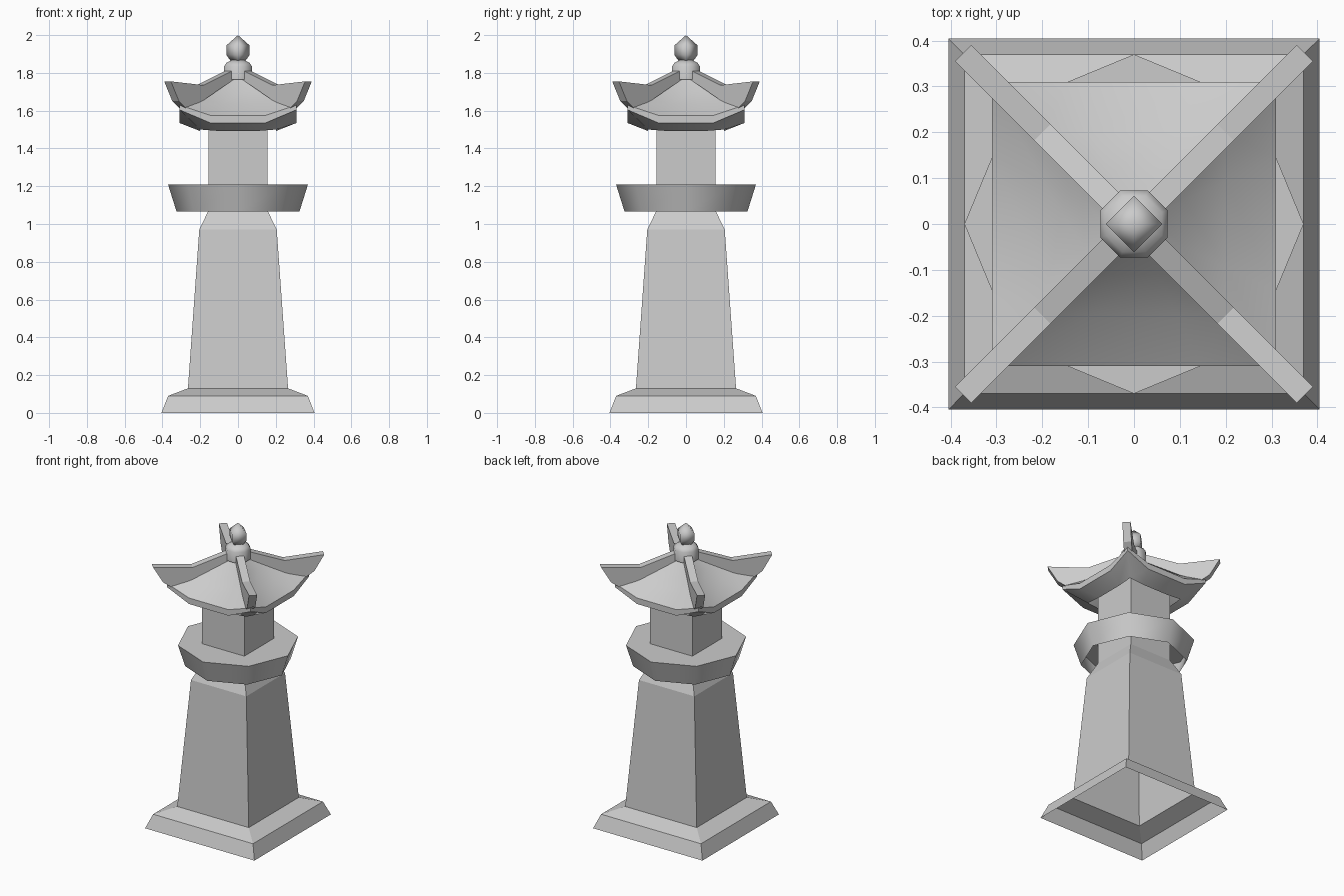
import bpy, bmesh, math
from mathutils import Matrix

default = bpy.data.objects.get("Cube")
if default:
    bpy.data.objects.remove(default)

stone = bpy.data.materials.new("grey_stone")
stone.use_nodes = True
GREY = (0.6, 0.6, 0.6, 1)
stone.diffuse_color = GREY
stone.node_tree.nodes["Principled BSDF"].inputs["Base Color"].default_value = GREY


def finish(name, bm, smooth=None):
    mesh = bpy.data.meshes.new(name)
    bm.to_mesh(mesh)
    bm.free()
    mesh.materials.append(stone)
    obj = bpy.data.objects.new(name, mesh)
    bpy.context.collection.objects.link(obj)
    if smooth:
        bpy.ops.object.select_all(action='DESELECT')
        obj.select_set(True)
        bpy.context.view_layer.objects.active = obj
        bpy.ops.object.shade_smooth_by_angle(angle=math.radians(smooth))
    return obj


def loft(name, rings, cap_bottom=False, cap_top=False, smooth=None):
    """Skin a stack of counter-clockwise rings, lowest first."""
    bm = bmesh.new()
    loops = [[bm.verts.new(p) for p in ring] for ring in rings]
    n = len(loops[0])
    for a, b in zip(loops, loops[1:]):
        for i in range(n):
            j = (i + 1) % n
            bm.faces.new((a[i], a[j], b[j], b[i]))
    if cap_bottom:
        bm.faces.new(loops[0][::-1])
    if cap_top:
        bm.faces.new(loops[-1])
    bmesh.ops.remove_doubles(bm, verts=bm.verts, dist=0.0005)
    return finish(name, bm, smooth)


def turned(profile, sides, start):
    """Rings of a regular polygon; start is the angle of the first corner."""
    return [[(r * math.cos(start + i * math.tau / sides),
              r * math.sin(start + i * math.tau / sides), z)
             for i in range(sides)] for r, z in profile]


def square(profile):
    return turned([(h * math.sqrt(2), z) for h, z in profile], 4, math.pi / 4)


def eave_ring(half, z_mid, z_corner):
    """Square ring whose corners sweep up beyond a level middle stretch."""
    side = [(-1, z_corner), (-0.47, z_mid), (0.47, z_mid)]
    ring = []
    for k in range(4):
        turn = Matrix.Rotation(k * math.pi / 2, 3, 'Z')
        for t, z in side:
            x, y, _ = turn @ Matrix.Translation((t * half, -half, 0)).translation
            ring.append((x, y, z))
    return ring


# Hollow stepped plinth and tapered shaft
loft("plinth_and_shaft", square([(0.405, 0), (0.37, 0.09), (0.265, 0.13),
                                 (0.205, 0.97), (0.157, 1.07)]))

# Lamp chamber between the shaft and the roof
loft("lamp_chamber", square([(0.157, 1.07), (0.157, 1.6)]), cap_top=True)

# Flared gallery, open underneath
loft("gallery", turned([(0.325, 1.065), (0.37, 1.208)], 8, 0),
     cap_top=True, smooth=50)

# Roof shell: soffit, fascia and concave slopes
loft("roof", [eave_ring(0.2, 1.492, 1.5), eave_ring(0.31, 1.535, 1.605),
              eave_ring(0.31, 1.575, 1.63), eave_ring(0.2, 1.635, 1.67),
              eave_ring(0.11, 1.71, 1.73), eave_ring(0.04, 1.785, 1.785)],
     cap_top=True, smooth=40)

# Upswept hip ridges along the four diagonals
top_edge = [(0.04, 1.815), (0.2, 1.735), (0.373, 1.755)]
low_edge = [(0.33, 1.65), (0.29, 1.61), (0.2, 1.655), (0.04, 1.765)]
for k, corner in enumerate(["back_left", "back_right", "front_right", "front_left"]):
    bm = bmesh.new()
    outline = [(d * math.sqrt(2), z) for d, z in top_edge + low_edge]
    face = bm.faces.new([bm.verts.new((r, -0.025, z)) for r, z in outline])
    grown = bmesh.ops.extrude_face_region(bm, geom=[face])["geom"]
    moved = [v for v in grown if isinstance(v, bmesh.types.BMVert)]
    bmesh.ops.translate(bm, verts=moved, vec=(0, 0.05, 0))
    bmesh.ops.recalc_face_normals(bm, faces=bm.faces)
    bm.transform(Matrix.Rotation(math.pi / 4 + k * math.pi / 2, 4, 'Z'))
    finish("ridge_" + corner, bm)

# Octagonal cap with a low dome
loft("roof_cap", turned([(0.079, 1.765), (0.079, 1.835), (0.066, 1.853),
                         (0.035, 1.868)], 8, math.pi / 8),
     cap_bottom=True, cap_top=True, smooth=50)

# Four-sided jewel finial
loft("finial", turned([(0.036, 1.86), (0.062, 1.895), (0.062, 1.945),
                       (0.0, 2.0)], 4, 0), cap_bottom=True, smooth=100)
